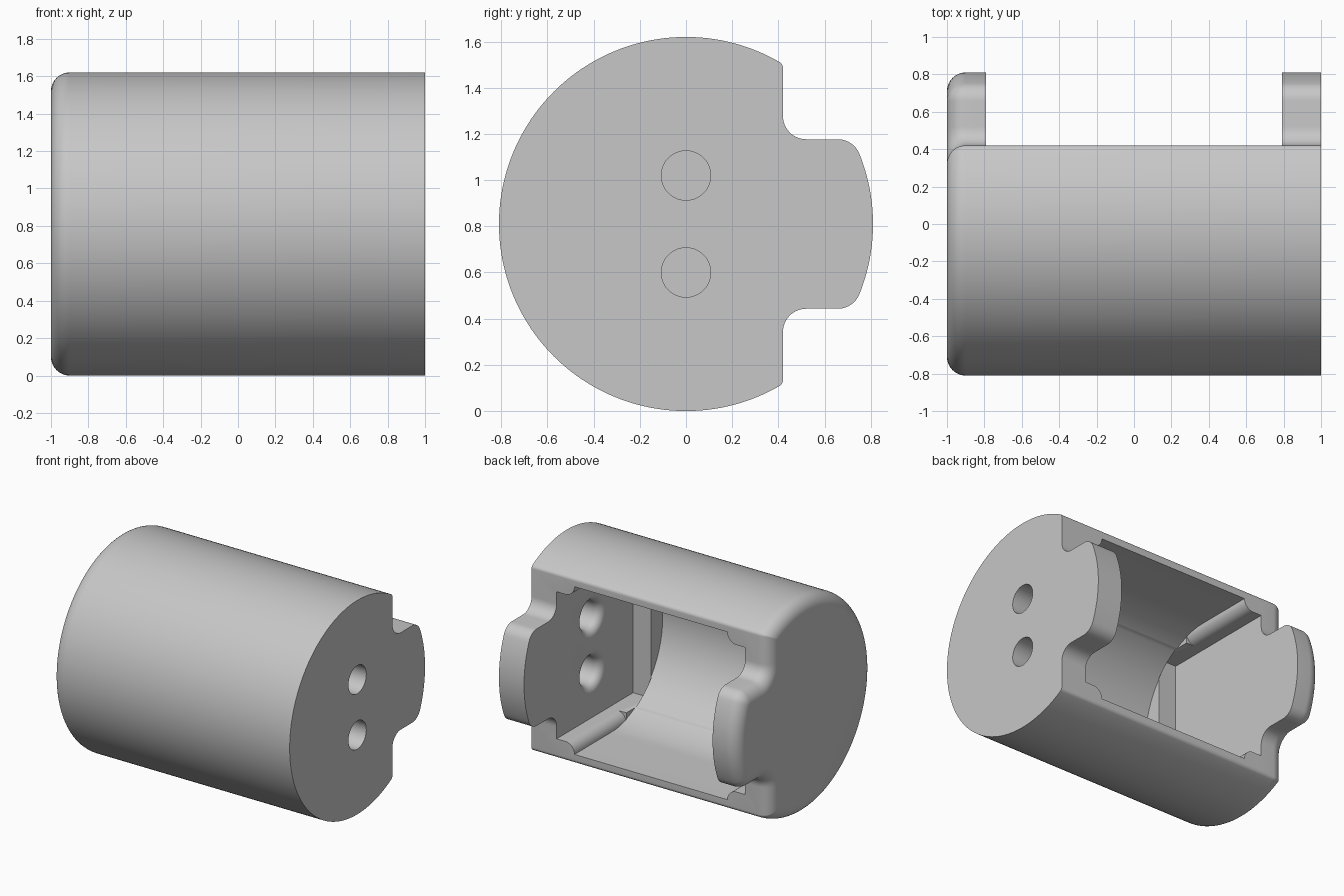
import bpy, bmesh
from math import sin, cos, pi, sqrt, atan2

R, FLAT, TAB = 0.81, 0.42, 0.367   # shell radius, flat face depth, tab half height
END, STEP = 0.79, 0.64             # inner end wall, end of the round bay
BAY, SLOT = 0.635, 0.557           # half heights of the bay and of the end pockets
ROUND = 0.1

cube = bpy.data.objects.get("Cube")
if cube:
    bpy.data.objects.remove(cube)

grey = bpy.data.materials.new("light grey")
grey.diffuse_color = (0.57, 0.57, 0.57, 1)
grey.use_nodes = True
grey.node_tree.nodes["Principled BSDF"].inputs["Base Color"].default_value = grey.diffuse_color


def arc(cy, cz, r, a0, a1, n):
    return [(cy + r * cos(a0 + (a1 - a0) * i / n), cz + r * sin(a0 + (a1 - a0) * i / n))
            for i in range(n + 1)]


def loft(name, rings):
    """Solid through rings of equal point count, closed at both ends."""
    bm = bmesh.new()
    loops = [[bm.verts.new(p) for p in ring] for ring in rings]
    n = len(loops[0])
    for a, b in zip(loops, loops[1:]):
        for i in range(n):
            j = (i + 1) % n
            bm.faces.new((a[i], a[j], b[j], b[i]))
    bm.faces.new(loops[0])
    bm.faces.new(loops[-1])
    bmesh.ops.recalc_face_normals(bm, faces=bm.faces)
    mesh = bpy.data.meshes.new(name)
    bm.to_mesh(mesh)
    bm.free()
    mesh.materials.append(grey)
    obj = bpy.data.objects.new(name, mesh)
    bpy.context.collection.objects.link(obj)
    return obj


def along_x(pts, x):
    return [(x, y, z + R) for y, z in pts]


def along_y(pts, y):
    return [(x, y, z + R) for x, z in pts]


def box(name, x0, x1, y0, y1, half):
    pts = [(y0, -half), (y1, -half), (y1, half), (y0, half)]
    return loft(name, [along_x(pts, x0), along_x(pts, x1)])


def outline(d):
    """End outline moved inward by d: round shell, flat back and tab."""
    r, f, h = R - d, FLAT - d, TAB - d
    rt, rf, rc = max(0.1 - d, 0.004), max(0.03 - d, 0.004), 0.1 + d
    # tab corner, inner corner, flat corner
    ty, tz = sqrt((r - rt) ** 2 - (h - rt) ** 2), h - rt
    fy, fz = f - rf, sqrt((r - rf) ** 2 - (f - rf) ** 2)
    ta, fa = atan2(tz, ty), atan2(fz, fy)
    half = arc(0, 0, r, 0, ta, 10)[:-1]
    half += arc(ty, tz, rt, ta, pi / 2, 8)
    half += arc(f + rc, h + rc, rc, 1.5 * pi, pi, 10)
    half += arc(fy, fz, rf, 0, fa, 6)
    half += arc(0, 0, r, fa, pi, 56)[1:]
    return half + [(y, -z) for y, z in half[-2:0:-1]]


# Shell with one rounded end
rings = []
for i in range(11):
    a = i / 10 * pi / 2
    rings.append(along_x(outline(ROUND * (1 - sin(a))), -1 + ROUND * (1 - cos(a))))
rings.append(along_x(outline(0), 1))
shell = loft("holder_shell", rings)

cutters = []

# Gap between the two tabs
cutters.append(box("tab_gap", -END, END, FLAT, 1.2, 1.2))

# Round-bottomed bay
bay = arc(0, 0, BAY, pi / 2, 1.5 * pi, 64) + [(1, -BAY), (1, BAY)]
cutters.append(loft("bay", [along_x(bay, -STEP), along_x(bay, STEP)]))

# Square end pockets, with rounded steps leading into the bay
flare_r = BAY - SLOT
for s in (-1, 1):
    cutters.append(box("end_pocket", s * (STEP - 0.004), s * END, -0.495, 0.9, SLOT))
    top = [(s * x, z) for x, z in arc(STEP + flare_r, BAY - 0.001, flare_r, pi, 1.5 * pi, 8)]
    inner = s * (STEP - 0.003)
    pts = [(inner, BAY - 0.001)] + top
    pts += [(x, -z) for x, z in reversed(pts)]
    cutters.append(loft("rounded_step", [along_y(pts, -0.2), along_y(pts, 0.95)]))

# Two wire holes, rounded on the inside
HOLE, LIP = 0.107, 0.06
for z in (-0.21, 0.21):
    sections = [(0.7, HOLE + LIP)]
    for i in range(9):
        a = i / 8 * pi / 2
        sections.append((END + LIP * (1 - cos(a)), HOLE + LIP * (1 - sin(a))))
    sections.append((1.1, HOLE))
    cutters.append(loft("wire_hole", [along_x(arc(0, z, r, 0, 2 * pi, 40)[:-1], x)
                                      for x, r in sections]))

bpy.ops.object.select_all(action='DESELECT')
bpy.context.view_layer.objects.active = shell
shell.select_set(True)
for c in cutters:
    c.hide_render = True
    mod = shell.modifiers.new(c.name, 'BOOLEAN')
    mod.operation = 'DIFFERENCE'
    mod.solver = 'EXACT'
    mod.object = c
    bpy.ops.object.modifier_apply(modifier=mod.name)
    bpy.data.objects.remove(c)

bpy.ops.object.shade_smooth_by_angle(angle=pi / 6)
